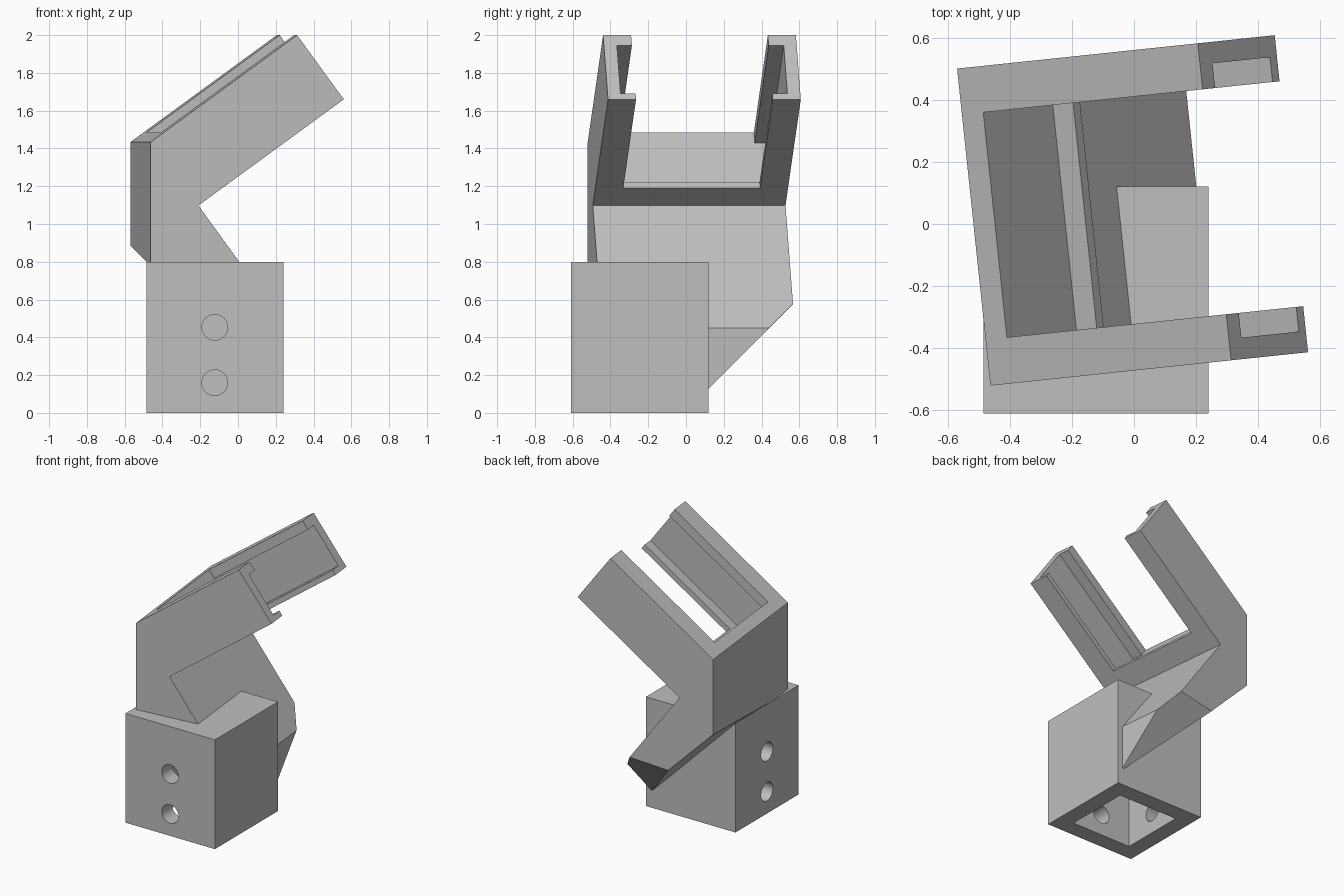
import bpy, bmesh
from math import radians, sin, cos
from mathutils import Vector, Matrix

if "Cube" in bpy.data.objects:
    bpy.data.objects.remove(bpy.data.objects["Cube"], do_unlink=True)

TURN = Matrix.Rotation(radians(6), 4, 'Z')      # cradle is twisted on its socket
RISE = radians(36)                              # slope of the arms
FRONT, BACK = -0.469, 0.557                     # cradle width
ARM, GROOVE = 0.149, 0.08                       # arm thickness, groove depth

grey = bpy.data.materials.new("plain_grey")
grey.use_nodes = True
grey.diffuse_color = (0.52, 0.52, 0.52, 1)
grey.node_tree.nodes["Principled BSDF"].inputs["Base Color"].default_value = (0.52, 0.52, 0.52, 1)


def make(name, bm):
    bmesh.ops.recalc_face_normals(bm, faces=bm.faces)
    mesh = bpy.data.meshes.new(name)
    bm.to_mesh(mesh)
    bm.free()
    obj = bpy.data.objects.new(name, mesh)
    bpy.context.collection.objects.link(obj)
    mesh.materials.append(grey)
    return obj


def block(name, low, high):
    bm = bmesh.new()
    bmesh.ops.create_cube(bm, size=1)
    low, high = Vector(low), Vector(high)
    bmesh.ops.scale(bm, vec=high - low, verts=bm.verts)
    bmesh.ops.translate(bm, vec=(low + high) / 2, verts=bm.verts)
    return make(name, bm)


def extrude_profile(bm, points, start, end):
    face = bm.faces.new([bm.verts.new((u, start, z)) for u, z in points])
    out = bmesh.ops.extrude_face_region(bm, geom=[face])
    moved = [g for g in out["geom"] if isinstance(g, bmesh.types.BMVert)]
    bmesh.ops.translate(bm, vec=(0, end - start, 0), verts=moved)
    bmesh.ops.transform(bm, matrix=TURN, verts=bm.verts)


def carve(obj, cutters):
    for c in cutters:
        c.hide_render = True
        mod = obj.modifiers.new("cut", 'BOOLEAN')
        mod.operation, mod.solver, mod.object = 'DIFFERENCE', 'EXACT', c
    bpy.context.view_layer.update()
    result = obj.evaluated_get(bpy.context.evaluated_depsgraph_get())
    mesh = bpy.data.meshes.new_from_object(result)
    obj.modifiers.clear()
    obj.data = mesh
    mesh.name = obj.name
    for c in cutters:
        bpy.data.objects.remove(c, do_unlink=True)


# Socket: hollow square block, open below, with screw holes in two walls
socket = block("socket", (-0.485, -0.61, 0), (0.24, 0.12, 0.8))
mid_x, mid_y = -0.123, -0.245
cutters = [block("cavity", (mid_x - 0.243, mid_y - 0.243, -0.2), (mid_x + 0.243, mid_y + 0.243, 0.615))]
for height in (0.16, 0.453):
    for axis, centre in (('X', (mid_x, mid_y - 0.4, height)), ('Y', (mid_x - 0.4, mid_y, height))):
        bm = bmesh.new()
        bmesh.ops.create_cone(bm, cap_ends=True, segments=48, radius1=0.068, radius2=0.068, depth=0.7,
                              matrix=Matrix.Translation(centre) @ Matrix.Rotation(radians(90), 4, axis))
        cutters.append(make("screw_hole", bm))
carve(socket, cutters)

# Cradle: bent side profile, trimmed underneath by two 45 degree planes
bm = bmesh.new()
extrude_profile(bm, [(-0.514, 0), (0.212, 0), (0.212, 0.45), (-0.26, 1.098), (0.514, 1.66),
                     (0.265, 2.0), (-0.514, 1.434)], FRONT, BACK)
for point, normal in (((0, 0, 0.01), (0, -1, 1)), ((0, 0, 0.315), (1, 0, 1))):
    cut = bmesh.ops.bisect_plane(bm, geom=bm.verts[:] + bm.edges[:] + bm.faces[:],
                                 plane_co=point, plane_no=normal, clear_inner=True)
    bmesh.ops.holes_fill(bm, edges=[g for g in cut["geom_cut"] if isinstance(g, bmesh.types.BMEdge)])
cradle = make("cradle", bm)


def slope_cutter(name, s0, t0, t1, margin):
    # Rectangle in the plane of the arms, spanning between them
    points = [(-0.445 + s * cos(RISE) - t * sin(RISE), 1.484 + s * sin(RISE) + t * cos(RISE))
              for s, t in ((s0, t0), (2, t0), (2, t1), (s0, t1))]
    bm = bmesh.new()
    extrude_profile(bm, points, FRONT + margin, BACK - margin)
    return make(name, bm)


# Panel groove on both arms, open above, with a ledge round the underside
carve(cradle, [
    slope_cutter("groove", 0, -0.383, -0.068, ARM - GROOVE),
    slope_cutter("upper_opening", 0, -0.2, 0.5, ARM),
    slope_cutter("lower_opening", 0.081, -0.6, -0.15, ARM),
    block("socket_space", (-0.485, -0.61, -0.1), (0.3, 0.12, 0.8)),
])

for obj in (socket, cradle):
    bpy.ops.object.select_all(action='DESELECT')
    obj.select_set(True)
    bpy.context.view_layer.objects.active = obj
    bpy.ops.object.shade_smooth_by_angle(angle=radians(25))
